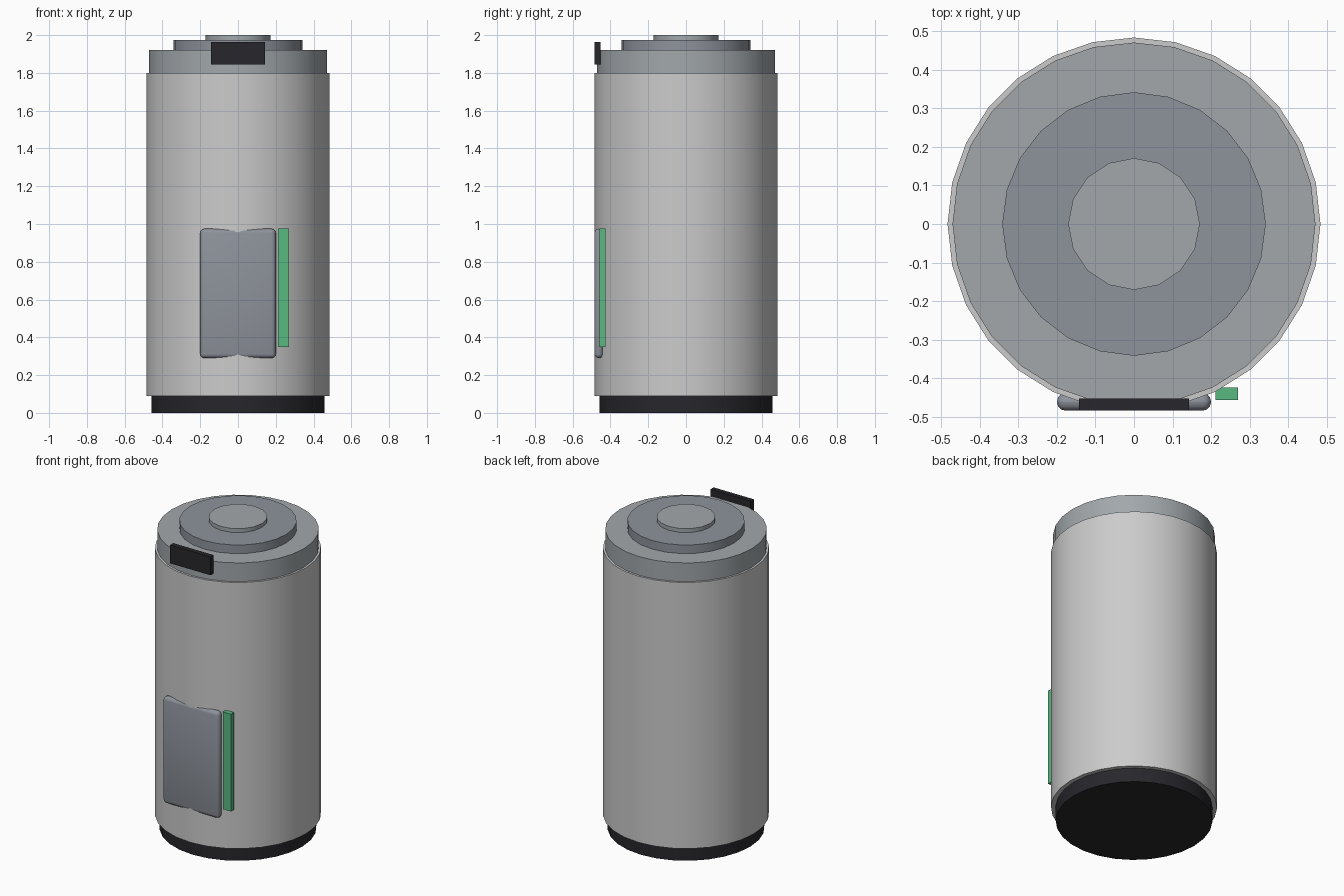
import bpy
import math

if "Cube" in bpy.data.objects:
    bpy.data.objects.remove(bpy.data.objects["Cube"])


def material(name, rgb):
    m = bpy.data.materials.new(name)
    m.diffuse_color = (*rgb, 1)
    m.use_nodes = True
    m.node_tree.nodes["Principled BSDF"].inputs["Base Color"].default_value = m.diffuse_color
    return m


DARK = material("dark_rubber", (0.02, 0.02, 0.025))
LID = material("lid_grey", (0.36, 0.39, 0.41))
PANEL = material("panel_grey", (0.27, 0.29, 0.33))
GREEN = material("green", (0.1, 0.48, 0.22))


def finish(name, mat):
    ob = bpy.context.object
    ob.name = name
    if mat:
        ob.data.materials.append(mat)
    return ob


def drum(name, r, z0, z1, sides, mat=None):
    bpy.ops.mesh.primitive_cylinder_add(vertices=sides, radius=r, depth=z1 - z0,
                                        location=(0, 0, (z0 + z1) / 2))
    ob = finish(name, mat)
    bpy.ops.object.shade_smooth_by_angle(angle=math.radians(30))
    return ob


def box(name, lo, hi, mat=None):
    bpy.ops.mesh.primitive_cube_add(size=1, location=[(a + b) / 2 for a, b in zip(lo, hi)])
    ob = finish(name, mat)
    ob.scale = [b - a for a, b in zip(lo, hi)]
    bpy.ops.object.transform_apply(location=False, rotation=False, scale=True)
    return ob


# stacked drums, bottom to top
drum("base", 0.457, 0, 0.09, 28, DARK)
drum("body", 0.484, 0.09, 1.80, 28)
drum("lid", 0.471, 1.80, 1.92, 28, LID)
drum("lid_step", 0.342, 1.92, 1.975, 24, PANEL)
drum("lid_button", 0.171, 1.975, 2.0, 16, LID)

# rounded front panel
panel = box("front_panel", (-0.2, -0.4845, 0.29), (0.2, -0.4385, 0.975), PANEL)
bev = panel.modifiers.new("round", 'BEVEL')
bev.width = 0.022
bev.segments = 3
bpy.ops.object.modifier_apply(modifier=bev.name)
bpy.ops.object.shade_smooth_by_angle(angle=math.radians(35))

# green strip beside the panel and dark latch at the lid
box("level_strip", (0.212, -0.457, 0.35), (0.27, -0.425, 0.975), GREEN)
box("lid_latch", (-0.143, -0.4845, 1.845), (0.143, -0.453, 1.963), DARK)
